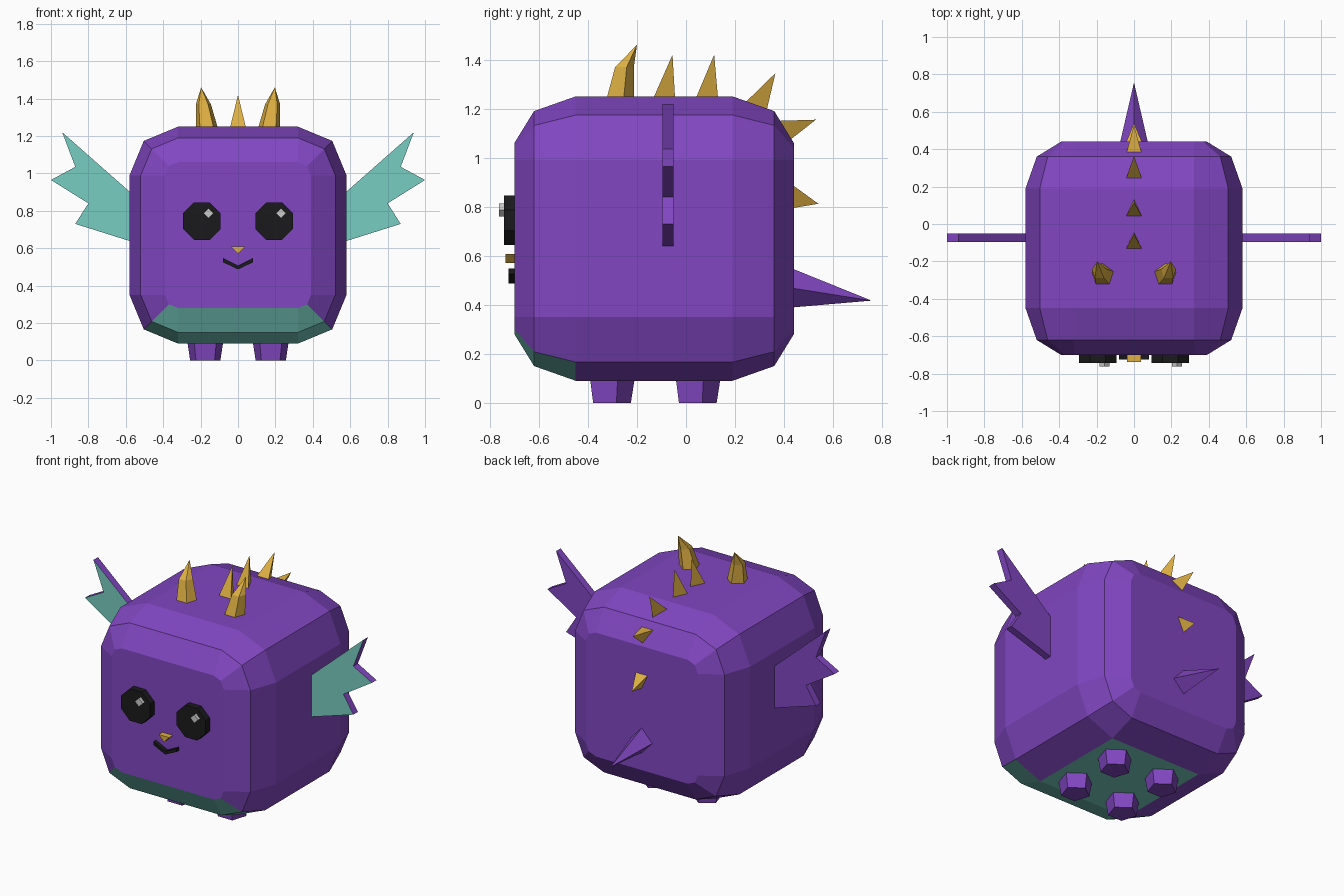
import bpy, bmesh
from math import sin, cos, pi, radians
from mathutils import Vector

if "Cube" in bpy.data.objects:
    bpy.data.objects.remove(bpy.data.objects["Cube"])


def material(name, hex_code):
    m = bpy.data.materials.new(name)
    rgb = [(int(hex_code[i:i + 2], 16) / 255) ** 2.2 for i in (0, 2, 4)]
    m.diffuse_color = (*rgb, 1)
    m.use_nodes = True
    m.node_tree.nodes["Principled BSDF"].inputs["Base Color"].default_value = m.diffuse_color
    return m


PURPLE = material("purple", "8048C0")
TEAL = material("teal", "78CCC0")
GOLD = material("gold", "DDAE45")
BLACK = material("black", "202022")
WHITE = material("light", "C8C8C8")


def finish(name, bm, *mats):
    bmesh.ops.recalc_face_normals(bm, faces=bm.faces[:])
    me = bpy.data.meshes.new(name)
    bm.to_mesh(me)
    bm.free()
    for m in mats:
        me.materials.append(m)
    ob = bpy.data.objects.new(name, me)
    bpy.context.collection.objects.link(ob)
    return ob


def loft(name, rings, mats, pick=None):
    """Skin closed rings of points; pick(band, segment) chooses the material.
    A ring of one point closes to a tip."""
    bm = bmesh.new()
    vs = [[bm.verts.new(p) for p in r] for r in rings]
    n = len(vs[0])
    for b, (lo, hi) in enumerate(zip(vs, vs[1:])):
        for s in range(n):
            t = (s + 1) % n
            f = bm.faces.new((lo[s], lo[t], hi[0]) if len(hi) == 1
                             else (lo[s], lo[t], hi[t], hi[s]))
            f.material_index = pick(b, s) if pick else 0
    bm.faces.new(vs[0])
    if len(vs[-1]) > 1:
        bm.faces.new(vs[-1])
    return finish(name, bm, *mats)


def plate(name, profile, y0, y1, *mats):
    """Extrude an x-z profile from y0 (front) to y1."""
    rings = [[(x, y, z) for x, z in profile] for y in (y0, y1)]
    ob = loft(name, rings, mats)
    if len(mats) > 1:
        for p in ob.data.polygons:
            p.material_index = 1 if p.normal.y < -0.9 else 0
    return ob


def ngon(cx, cz, r, n, turn=0.0):
    return [(cx + r * cos(2 * pi * i / n + turn), cz + r * sin(2 * pi * i / n + turn))
            for i in range(n)]


def penta(c, r, m=1):
    """Horizontal five-sided ring with a corner towards +y."""
    return [(c[0] + m * r * sin(2 * pi * i / 5), c[1] + r * cos(2 * pi * i / 5), c[2])
            for i in range(5)]


# Body: rounded-square sections lofted front to back, teal belly
def section(y, r):
    pts = []
    for k, (sx, sz) in enumerate(((1, 1), (-1, 1), (-1, -1), (1, -1))):
        for a in (0, 45, 90):
            t = radians(90 * k + a)
            pts.append((sx * 0.32 + r * cos(t), y, 0.67 + sz * 0.32 + r * sin(t)))
    return pts


def belly(band, seg):
    return int(seg == 8 if band == 2 else band < 2 and seg in (7, 8, 9))


loft("body", [section(y, r) for y, r in
              ((-0.70, 0.07), (-0.62, 0.20), (-0.45, 0.26),
               (0.19, 0.26), (0.36, 0.20), (0.44, 0.07))], (PURPLE, TEAL), belly)

for side, s in (("left", -1), ("right", 1)):
    # Legs
    for end, y in (("front", -0.31), ("back", 0.04)):
        loft(f"{end}_{side}_leg", [penta((s * 0.175, y, 0), 0.085),
                                   penta((s * 0.175, y, 0.12), 0.104)], (PURPLE,))

    # Bent horns
    loft(f"{side}_horn", [penta((s * 0.165, -0.275, 1.23), 0.064, s),
                          penta((s * 0.185, -0.255, 1.37), 0.042, s),
                          [(s * 0.197, -0.20, 1.46)]], (GOLD,))

    # Ragged fins with teal front
    fin = ((0.52, 0.62), (0.87, 0.73), (0.80, 0.84), (1.0, 0.965),
           (0.87, 1.035), (0.94, 1.22), (0.52, 0.85))
    plate(f"{side}_fin", [(s * x, z) for x, z in fin], -0.095, -0.05, PURPLE, TEAL)

    # Eyes and highlights
    plate(f"{side}_eye", ngon(s * 0.193, 0.745, 0.109, 8, pi / 8), -0.742, -0.69, BLACK)
    plate(f"{side}_eye_highlight", ngon(s * 0.193 + 0.036, 0.787, 0.027, 4),
          -0.763, -0.735, WHITE)

# Nose and mouth
plate("nose", ((-0.037, 0.608), (0.037, 0.608), (0, 0.57)), -0.737, -0.69, GOLD)
plate("mouth", ((-0.08, 0.547), (0, 0.508), (0.08, 0.547),
                (0.08, 0.525), (0, 0.487), (-0.08, 0.525)), -0.725, -0.69, BLACK)

# Back spines: (y, z) of wide base edge, narrow base corner and tip
spines = (((-0.135, 1.25), (-0.04, 1.25), (-0.055, 1.42)),
          ((0.038, 1.25), (0.135, 1.25), (0.115, 1.42)),
          ((0.24, 1.23), (0.335, 1.195), (0.365, 1.345)),
          ((0.375, 1.155), (0.43, 1.07), (0.53, 1.155)),
          ((0.44, 0.89), (0.44, 0.79), (0.54, 0.812)))
for i, (a, b, tip) in enumerate(spines):
    a, b, tip = (Vector((0, *p)) for p in (a, b, tip))
    # sink the base a little below the skin
    sink = ((a + b) / 2 - tip) * 0.12
    w = Vector((0.046, 0, 0))
    loft(f"back_spine_{i + 1}", [[a - w + sink, a + w + sink, b + sink], [tip]], (GOLD,))

# Tail
loft("tail", [[(x, 0.42, z) for x, z in ((0.078, 0.47), (0, 0.553), (-0.078, 0.47), (0, 0.388))],
              [(0, 0.757, 0.417)]], (PURPLE,))
